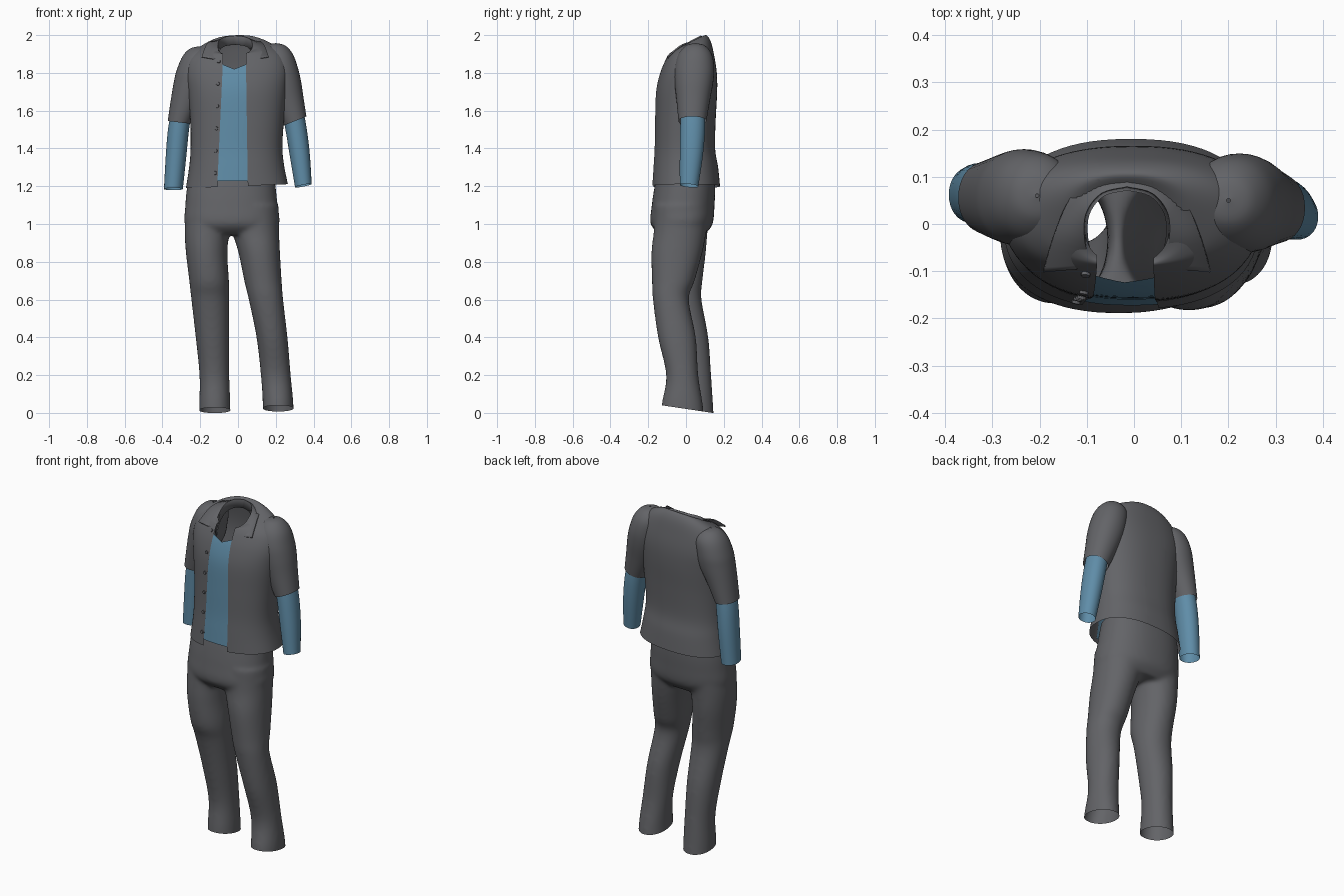
import bpy, bmesh, math
from mathutils import Vector
from mathutils.bvhtree import BVHTree

if "Cube" in bpy.data.objects:
    bpy.data.objects.remove(bpy.data.objects["Cube"])


def material(name, rgb):
    m = bpy.data.materials.new(name)
    m.diffuse_color = (*rgb, 1)
    m.use_nodes = True
    m.node_tree.nodes["Principled BSDF"].inputs["Base Color"].default_value = m.diffuse_color
    return m


GREY = material("charcoal cloth", (0.125, 0.127, 0.137))
BLUE = material("blue cloth", (0.115, 0.265, 0.39))


def spline(pts, k=5):
    """Catmull-Rom through tuples of any length."""
    out = []
    for i in range(len(pts) - 1):
        a, b, c, d = pts[max(i - 1, 0)], pts[i], pts[i + 1], pts[min(i + 2, len(pts) - 1)]
        for j in range(k):
            t = j / k
            out.append([0.5 * (2 * q + (r - p) * t + (2 * p - 5 * q + 4 * r - s) * t * t
                               + (3 * q - p - 3 * r + s) * t ** 3)
                        for p, q, r, s in zip(a, b, c, d)])
    out.append(list(pts[-1]))
    return out


def new_object(name, bm, mat):
    bmesh.ops.recalc_face_normals(bm, faces=bm.faces)
    me = bpy.data.meshes.new(name)
    bm.to_mesh(me)
    bm.free()
    me.materials.append(mat)
    me.shade_smooth()
    ob = bpy.data.objects.new(name, me)
    bpy.context.collection.objects.link(ob)
    return ob


def loft(stations, power=2.0, n=56, caps=False, bm=None):
    """Stack of oval rings; station = x, y, z, rx, ry, slope along x, slope along y."""
    bm = bm or bmesh.new()
    rings = []
    for x, y, z, rx, ry, sx, sy in spline(stations):
        ring = []
        for i in range(n):
            c, s = math.cos(2 * math.pi * i / n), math.sin(2 * math.pi * i / n)
            dx = rx * math.copysign(abs(c) ** (2 / power), c)
            dy = ry * math.copysign(abs(s) ** (2 / power), s)
            ring.append(bm.verts.new((x + dx, y + dy, z + sx * dx + sy * dy)))
        rings.append(ring)
    for a, b in zip(rings, rings[1:]):
        for i in range(n):
            bm.faces.new((a[i], a[(i + 1) % n], b[(i + 1) % n], b[i]))
    if caps:
        bm.faces.new(rings[0])
        bm.faces.new(rings[-1])
    return bm


def cut(bm, planes, drop):
    """Slice along planes, then remove the faces chosen by a rule."""
    for co, no in planes:
        bmesh.ops.bisect_plane(bm, geom=bm.verts[:] + bm.edges[:] + bm.faces[:],
                               plane_co=co, plane_no=no, dist=1e-5)
    bad = [f for f in bm.faces if drop(f.calc_center_median())]
    bmesh.ops.delete(bm, geom=bad, context='FACES')


def flat(rows):
    return [(*r, 0, 0) for r in rows]


# Trousers: hips and two legs blended into one skin, open at waist and hems
HIPS = flat([(-.03, .0, 1.30, .215, .145), (-.035, -.006, 1.2, .234, .160),
             (-.035, -.015, 1.1, .244, .166), (-.032, -.023, 1.0, .250, .164),
             (-.04, -.02, .945, .2, .12)])
LEG_L = flat([(-.12, -.015, 1.1, .155, .15), (-.16, -.025, .97, .122, .14),
              (-.166, -.032, .85, .110, .137), (-.153, -.035, .7, .105, .122),
              (-.147, -.02, .6, .100, .102), (-.135, .02, .4, .089, .098),
              (-.125, .045, .2, .079, .088), (-.123, .045, .05, .082, .098),
              (-.123, .045, -.06, .084, .104)])
LEG_R = flat([(.06, -.02, 1.1, .155, .15), (.09, -.03, .97, .127, .14),
              (.112, -.048, .85, .110, .135), (.132, -.067, .7, .099, .113),
              (.148, -.08, .6, .091, .095), (.18, -.048, .4, .082, .1),
              (.2, -.02, .2, .079, .085), (.212, -.02, .05, .081, .108),
              (.212, -.02, -.06, .083, .118)])
bm = loft(HIPS, 2.3, caps=True)
loft(LEG_L, 2.1, caps=True, bm=bm)
loft(LEG_R, 2.1, caps=True, bm=bm)
blend = new_object("trousers_blend", bm, GREY)
mod = blend.modifiers.new("remesh", 'REMESH')
mod.mode, mod.voxel_size = 'VOXEL', 0.011
mod = blend.modifiers.new("smooth", 'SMOOTH')
mod.factor, mod.iterations = 0.5, 10
bm = bmesh.new()
bm.from_object(blend, bpy.context.evaluated_depsgraph_get())
bpy.data.objects.remove(blend)
hem = Vector((0, .15, 1))
cut(bm, [((0, 0, .021), hem), ((0, 0, 1.27), (0, 0, 1))],
    lambda c: hem.dot(c) < .021 or c.z > 1.27)
new_object("trousers", bm, GREY)


# Jacket body: open down the front
def torso(inset=0):
    rows = [(-.006, .0, 1.20, .270, .180, 0), (-.008, -.002, 1.3, .252, .172, 0),
            (-.008, -.007, 1.4, .243, .161, 0), (-.004, -.004, 1.55, .248, .161, 0),
            (-.002, .003, 1.7, .262, .162, 0), (-.004, .013, 1.8, .272, .150, 0),
            (-.008, .02, 1.88, .255, .129, .1), (-.01, .02, 1.93, .205, .112, .3),
            (-.013, .01, 1.95, .14, .098, .5), (-.015, .0, 1.94, .09, .085, .55)]
    return [(x, y, z, rx - inset, ry - inset, .04, sy) for x, y, z, rx, ry, sy in rows]


bm = loft(torso(), 2.35, n=72)
cut(bm, [((-.08, 0, 1.86), (1, 0, -.045)), ((.042, 0, 1.86), (1, 0, .015))],
    lambda c: c.y < 0 and -.08 - .045 * (1.86 - c.z) < c.x < .042 + .015 * (1.86 - c.z))
surface = BVHTree.FromBMesh(bm)
new_object("jacket_body", bm, GREY)

# Undershirt front panel with a shallow V neck
bm = loft(torso(.006), 2.35, n=72)
cut(bm, [((-.02, 0, 1.82), (1, 0, 0)), ((-.02, 0, 1.82), (.4, 0, 1)),
         ((-.02, 0, 1.82), (-.4, 0, 1)), ((0, 0, 1.228), (0, 0, 1))],
    lambda c: c.y > 0 or abs(c.x + .02) > .15 or c.z < 1.228
    or c.z > 1.82 + .4 * abs(c.x + .02))
new_object("undershirt_front", bm, BLUE)

# Sleeves: short jacket sleeves over longer blue ones
SLEEVE_R = [(.2, .05, 1.957, .004, .004, 0, 0), (.2, .05, 1.945, .05, .05, 0, 0),
            (.205, .048, 1.9, .085, .088, 0, 0), (.22, .045, 1.83, .096, .104, 0, 0),
            (.238, .042, 1.75, .095, .102, .1, 0), (.268, .038, 1.65, .078, .088, .3, 0),
            (.301, .034, 1.545, .061, .074, .4, 0)]
SLEEVE_L = [(-.205, .06, 1.94, .004, .004, 0, 0), (-.205, .06, 1.928, .05, .05, 0, 0),
            (-.21, .058, 1.885, .085, .088, 0, 0), (-.23, .056, 1.81, .096, .102, 0, 0),
            (-.245, .055, 1.74, .096, .1, -.05, 0), (-.28, .055, 1.64, .077, .088, -.1, 0),
            (-.312, .056, 1.538, .060, .076, -.12, 0)]
UNDER_R = [(.285, .036, 1.62, .053, .064, .3, 0), (.308, .035, 1.5, .054, .066, .3, 0),
           (.328, .028, 1.36, .052, .061, .2, 0), (.346, .016, 1.203, .044, .049, .2, -.1)]
UNDER_L = [(-.295, .056, 1.62, .053, .064, -.1, 0), (-.315, .06, 1.5, .055, .067, -.1, 0),
           (-.328, .063, 1.36, .054, .066, -.1, 0), (-.342, .062, 1.185, .050, .060, 0, -.1)]
for name, rows, mat in (("jacket_sleeve_right", SLEEVE_R, GREY),
                        ("jacket_sleeve_left", SLEEVE_L, GREY),
                        ("undershirt_sleeve_right", UNDER_R, BLUE),
                        ("undershirt_sleeve_left", UNDER_L, BLUE)):
    new_object(name, loft(rows, 2.1, n=36), mat)

# Folded collar: inner stand, fold line and outer leaf, mirrored about the neck
MID = -.015
fold = [(MID, .08, 1.994), (.04, .066, 1.987), (.074, .022, 1.965),
        (.076, -.04, 1.92), (.058, -.092, 1.865)]
leaf = [(MID, .115, 1.965), (.055, .103, 1.966), (.105, .055, 1.966),
        (.138, -.02, 1.948), (.162, -.1, 1.885)]
stand = [(MID + (x - MID) * .93, y * .93, z - .045) for x, y, z in fold]


def whole(half):
    right = spline(half)
    return [(2 * MID - x, y, z) for x, y, z in right[:0:-1]] + right


bm = bmesh.new()
grid = [[bm.verts.new(p) for p in whole(row)] for row in (stand, fold, leaf)]
for a, b in zip(grid, grid[1:]):
    for i in range(len(a) - 1):
        bm.faces.new((a[i], a[i + 1], b[i + 1], b[i]))
collar = new_object("collar", bm, GREY)
mod = collar.modifiers.new("thickness", 'SOLIDIFY')
mod.thickness, mod.offset = .007, 0
bpy.context.view_layer.objects.active = collar
collar.select_set(True)
bpy.ops.object.shade_smooth_by_angle(angle=math.radians(50))

# Buttons down the left front edge
for i in range(6):
    z = 1.86 - i * .118
    hit = surface.ray_cast(Vector((-.102 - i * .004, -1, z)), Vector((0, 1, 0)))
    if hit[0] is None:
        continue
    bm = bmesh.new()
    bmesh.ops.create_cone(bm, cap_ends=True, segments=12, radius1=.011, radius2=.009, depth=.012)
    turn = hit[1] if hit[1].y < 0 else -hit[1]
    quat = Vector((0, 0, 1)).rotation_difference(turn)
    for v in bm.verts:
        v.co = quat @ v.co + hit[0]
    button = new_object("button_%d" % (i + 1), bm, GREY)
    button.data.shade_flat()
